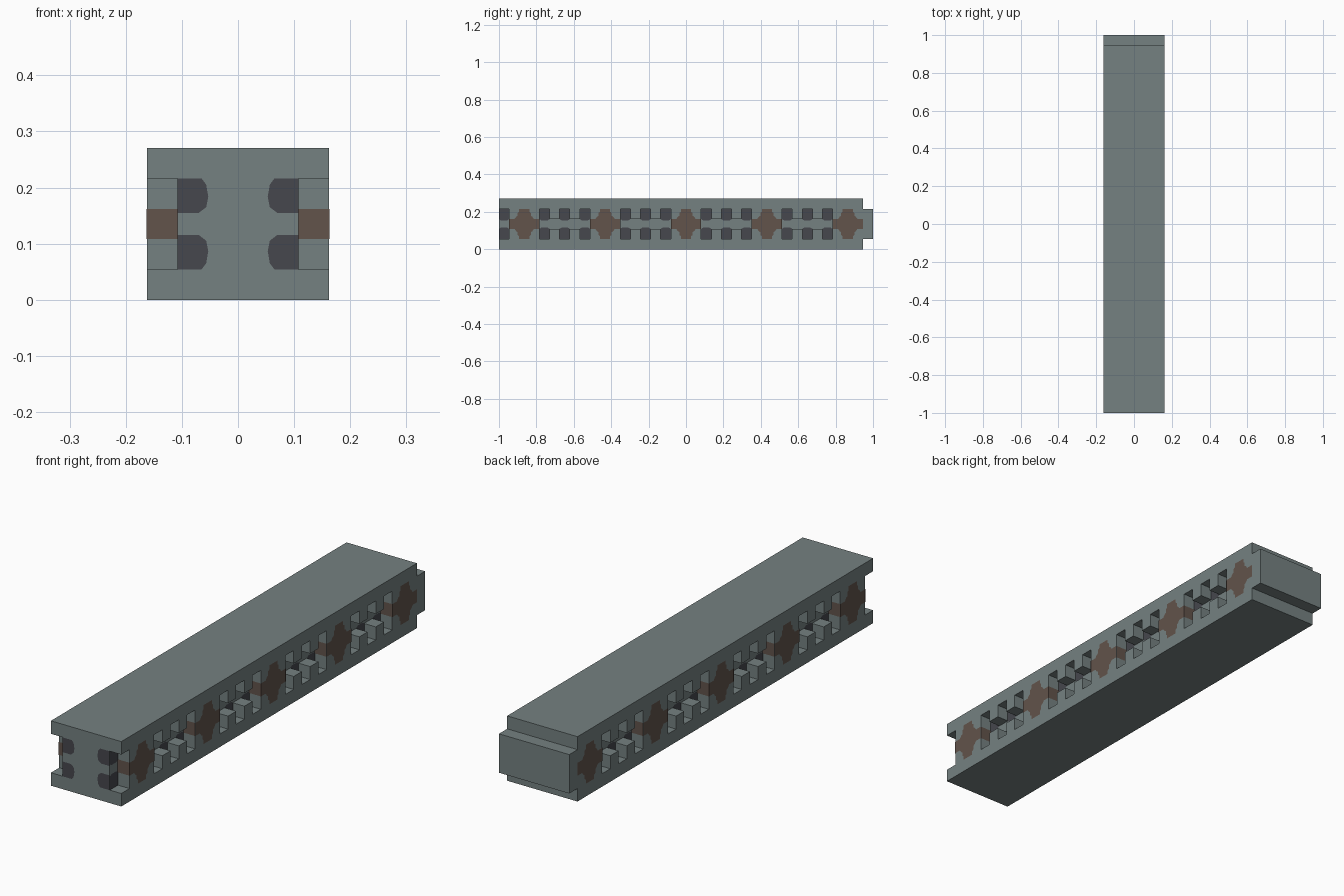
import bpy, bmesh
from mathutils import Vector

if "Cube" in bpy.data.objects:
    bpy.data.objects.remove(bpy.data.objects["Cube"], do_unlink=True)

U = 2 / 37            # grid unit: the beam is 6 x 37 x 5 units
E = 0.02              # paint offset from the surface, in units


def material(name, rgb):
    m = bpy.data.materials.new(name)
    m.use_nodes = True
    m.diffuse_color = (*rgb, 1)
    bsdf = next(n for n in m.node_tree.nodes if n.type == 'BSDF_PRINCIPLED')
    bsdf.inputs["Base Color"].default_value = (*rgb, 1)
    return m


GREY = material("blue grey", (0.178, 0.220, 0.220))
BROWN = material("dull brown", (0.122, 0.087, 0.070))
DARK = material("charcoal", (0.061, 0.063, 0.074))


def finish(name, bm, mat):
    me = bpy.data.meshes.new(name)
    bmesh.ops.scale(bm, vec=(U, U, U), verts=bm.verts)
    bm.to_mesh(me)
    bm.free()
    me.materials.append(mat)
    ob = bpy.data.objects.new(name, me)
    bpy.context.scene.collection.objects.link(ob)
    return ob


def prism(bm, outline, x0, x1):
    """Extrude a (y, z) outline from x0 to x1."""
    face = bm.faces.new([bm.verts.new((x0, y, z)) for y, z in outline])
    ext = bmesh.ops.extrude_face_region(bm, geom=[face])["geom"]
    bmesh.ops.translate(bm, vec=(x1 - x0, 0, 0),
                        verts=[v for v in ext if isinstance(v, bmesh.types.BMVert)])
    bmesh.ops.recalc_face_normals(bm, faces=bm.faces)


def rect(y0, y1, z0, z1):
    return [(y0, z0), (y1, z0), (y1, z1), (y0, z1)]


def patch(bm, pts, normal):
    """Flat painted face that looks along the given normal."""
    f = bm.faces.new([bm.verts.new(p) for p in pts])
    f.normal_update()
    if f.normal.dot(Vector(normal)) < 0:
        f.normal_flip()


# Beam body
bm = bmesh.new()
prism(bm, rect(-18.5, 18.5, 0, 5), -3, 3)
body = finish("beam_body", bm, GREY)

# Cutter: toothed side recesses, front corner notches, steps beside the rear tongue
upper = [(-2.5, 4), (-1.5, 4), (-1.5, 3), (-0.5, 3), (-0.5, 4),
         (0.5, 4), (0.5, 3), (1.5, 3), (1.5, 4), (2.5, 4)]
recess = upper + [(y, 5 - z) for y, z in reversed(upper)]
bm = bmesh.new()
for s in (-1, 1):
    for c in (-12, -4, 4, 12):
        prism(bm, [(y + c, z) for y, z in recess], s * 2, s * 4)
    prism(bm, rect(-20, -17.5, 1, 4), s * 2, s * 4)
for z0, z1 in ((-1, 1), (4, 6)):
    prism(bm, rect(17.5, 20, z0, z1), -4, 4)
cutter = finish("recess_cutter", bm, GREY)
cutter.hide_render = True

mod = body.modifiers.new("recesses", 'BOOLEAN')
mod.operation = 'DIFFERENCE'
mod.solver = 'EXACT'
mod.object = cutter
bpy.context.view_layer.objects.active = body
bpy.ops.object.modifier_apply(modifier=mod.name)
bpy.data.objects.remove(cutter, do_unlink=True)

# Brown cross markings on the sides, wrapping onto the recess walls
quarter = [(1.5, 0.5), (0.95, 0.5), (0.8, 0.72), (0.65, 0.8), (0.65, 1.1), (0.5, 1.2), (0.5, 1.5)]
half = quarter + [(-y, z) for y, z in reversed(quarter)]
cross = half + [(y, -z) for y, z in reversed(half)]
bm = bmesh.new()
for s in (-1, 1):
    for c in (-16, -8, 0, 8, 16):
        patch(bm, [(s * (3 + E), c + y, 2.5 + z) for y, z in cross], (s, 0, 0))
        for d in (-1, 1):
            if c + d * 1.5 < 17:
                y = c + d * (1.5 + E)
                patch(bm, [(s * x, y, z) for x, z in rect(2, 3 + E, 2, 3)], (0, d, 0))
finish("cross_markings", bm, BROWN)

# Dark spots at the back of each slot and on the front end
slot_spot = [(-0.5, 1.5), (-0.5, 0.48), (-0.3, 0.35), (0.3, 0.35), (0.5, 0.48), (0.5, 1.5)]
end_spot = [(2, 0.36), (1.3, 0.36), (1.05, 0.55), (0.98, 0.9), (1.05, 1.3), (1.2, 1.5), (2, 1.5)]
bm = bmesh.new()
for s in (-1, 1):
    for k in (-1, 1):
        for c in (-18, -14, -12, -10, -6, -4, -2, 2, 4, 6, 10, 12, 14):
            patch(bm, [(s * (2 + E), c + y, 2.5 + k * z) for y, z in slot_spot], (s, 0, 0))
        patch(bm, [(s * x, -18.5 - E, 2.5 + k * z) for x, z in end_spot], (0, -1, 0))
finish("dark_spots", bm, DARK)
